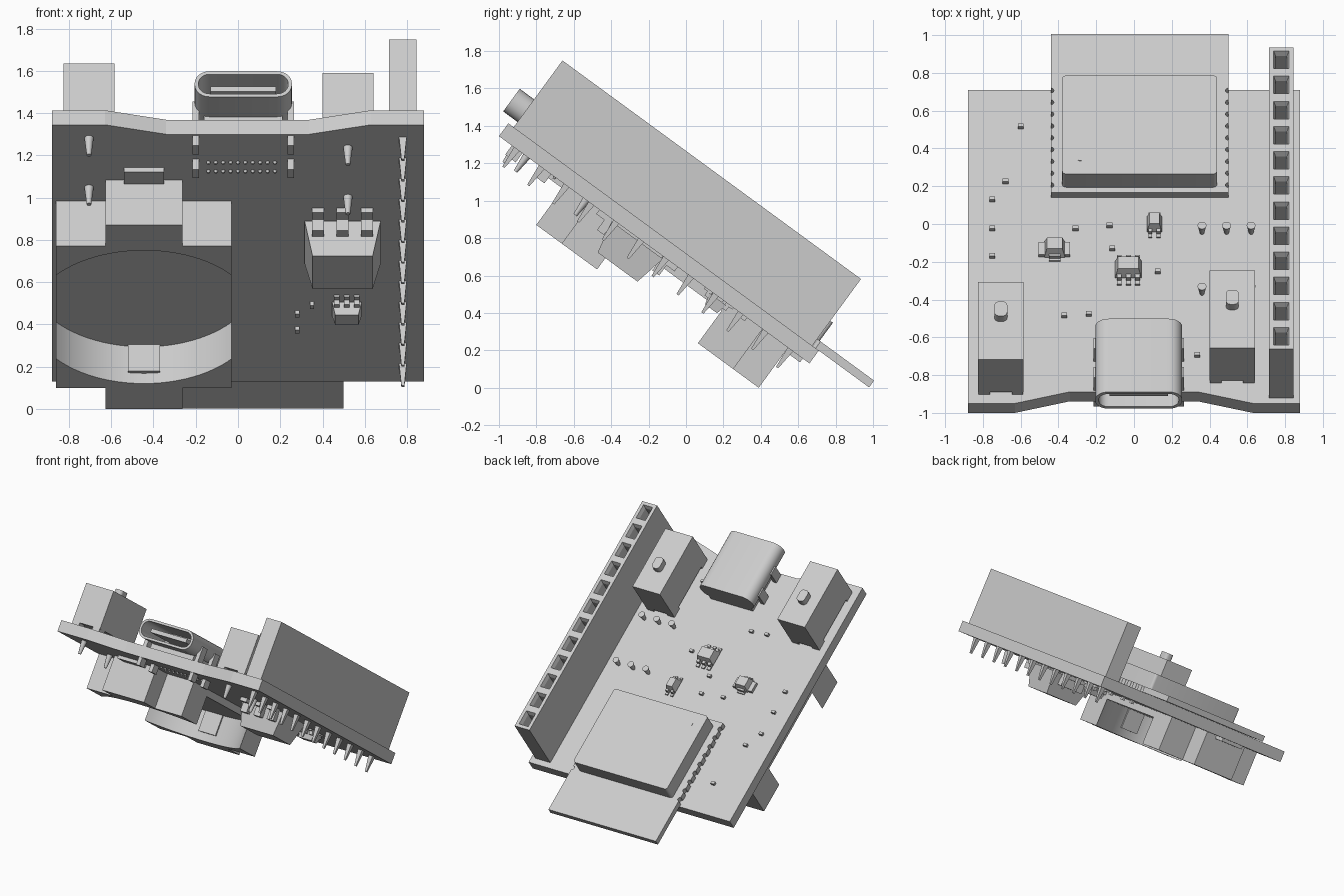
import bpy, bmesh, math
from mathutils import Matrix, Vector

cube = bpy.data.objects.get("Cube")
if cube:
    bpy.data.objects.remove(cube)

# Everything is laid out flat (x, along the board, up from the board), then tilted
TILT = Matrix.Translation((0, -1, 1.345)) @ Matrix.Rotation(math.radians(-36.2), 4, 'X')
TOP = 0.085

grey = bpy.data.materials.new("light_grey")
grey.use_nodes = True
colour = (0.6, 0.6, 0.6, 1)
grey.diffuse_color = colour
grey.node_tree.nodes["Principled BSDF"].inputs["Base Color"].default_value = colour


def finish(name, bm, smooth=False):
    bmesh.ops.recalc_face_normals(bm, faces=bm.faces)
    mesh = bpy.data.meshes.new(name)
    bm.to_mesh(mesh)
    bm.free()
    mesh.materials.append(grey)
    ob = bpy.data.objects.new(name, mesh)
    bpy.context.collection.objects.link(ob)
    ob.matrix_world = TILT
    if smooth:
        bpy.ops.object.select_all(action='DESELECT')
        ob.select_set(True)
        bpy.context.view_layer.objects.active = ob
        bpy.ops.object.shade_smooth_by_angle(angle=math.radians(35))
    return ob


def add_box(bm, x0, x1, v0, v1, w0, w1, taper=0.0):
    """Box between the given limits; taper shrinks the w1 end."""
    def ring(w, t):
        return [bm.verts.new(p) for p in ((x0 + t, v0 + t, w), (x1 - t, v0 + t, w),
                                          (x1 - t, v1 - t, w), (x0 + t, v1 - t, w))]
    a, b = ring(w0, 0), ring(w1, taper)
    bm.faces.new(a)
    bm.faces.new(b)
    for i in range(4):
        j = (i + 1) % 4
        bm.faces.new((a[i], a[j], b[j], b[i]))


def boxes(name, *specs):
    bm = bmesh.new()
    for s in specs:
        add_box(bm, *s)
    return finish(name, bm)


def add_prism(bm, outline, w0, w1):
    face = bm.faces.new([bm.verts.new((x, v, w0)) for x, v in outline])
    out = bmesh.ops.extrude_face_region(bm, geom=[face])["geom"]
    verts = [e for e in out if isinstance(e, bmesh.types.BMVert)]
    bmesh.ops.translate(bm, verts=verts, vec=(0, 0, w1 - w0))
    return face


def prism(name, outline, w0, w1, smooth=False):
    bm = bmesh.new()
    add_prism(bm, outline, w0, w1)
    return finish(name, bm, smooth)


def arc(cx, cy, r, a0, a1, n):
    angles = [math.radians(a0 + (a1 - a0) * i / n) for i in range(n + 1)]
    return [(cx + r * math.cos(a), cy + r * math.sin(a)) for a in angles]


def rounded(x0, x1, y0, y1, r, n=6):
    return (arc(x1 - r, y0 + r, r, -90, 0, n) + arc(x1 - r, y1 - r, r, 0, 90, n)
            + arc(x0 + r, y1 - r, r, 90, 180, n) + arc(x0 + r, y0 + r, r, 180, 270, n))


def pegs(name, points, r, w0, w1, tip=0.5):
    bm = bmesh.new()
    for x, v in points:
        at = Matrix.Translation((x, v, (w0 + w1) / 2))
        bmesh.ops.create_cone(bm, cap_ends=True, segments=12, radius1=r * tip,
                              radius2=r, depth=abs(w1 - w0), matrix=at)
    return finish(name, bm, True)


# Circuit board with a shallow notch in the front edge
prism("circuit_board", [(-.88, 0), (-.63, 0), (-.34, .076), (.337, .076), (.63, 0),
                        (.88, 0), (.88, 2.057), (-.88, 2.057)], 0, TOP)

# Radio module: scalloped carrier, shield can and its vent mark
scallops = [1.4 + .0775 * i for i in range(9)]
edge = [(-.44, 1.35), (.5, 1.35)]
for v in scallops:
    edge += arc(.5, v, .016, 270, 90, 6)
edge += [(.5, 2.39), (-.44, 2.39)]
for v in reversed(scallops):
    edge += arc(-.44, v, .016, 90, -90, 6)
prism("module_carrier", edge, TOP, .13)
prism("module_shield", rounded(-.38, .44, 1.385, 2.03, .02), .13, .25, True)
pegs("shield_mark", [(-.285, 1.483)], .014, .249, .253, 1)

# Socket strip with funnel-shaped square openings
bm = bmesh.new()
PITCH = 1.978 / 12
centres = [.035 + PITCH * (i + .5) for i in range(12)]
for v in centres:
    add_box(bm, .715, .845, v - PITCH / 2, v + PITCH / 2, TOP, .527)
bmesh.ops.remove_doubles(bm, verts=bm.verts, dist=1e-4)
inner = [f for f in bm.faces if len([e for e in f.edges if len(e.link_faces) > 2]) == 4]
bmesh.ops.delete(bm, geom=inner, context='FACES_ONLY')
bmesh.ops.recalc_face_normals(bm, faces=bm.faces)
tops = [f for f in bm.faces if f.calc_center_median().z > .526]
bmesh.ops.inset_individual(bm, faces=tops, thickness=.035)
bmesh.ops.inset_individual(bm, faces=tops, thickness=.014, depth=-.03)
bmesh.ops.inset_individual(bm, faces=tops, thickness=.001, depth=-.2)
finish("socket_strip", bm)
boxes("socket_pins", *[(.762, .798, v - .018, v + .018, 0, -.12, .011) for v in centres])

# Connector port: hollow rounded shell, tongue and mounting legs
bm = bmesh.new()
front = add_prism(bm, rounded(-.205, .255, .12, .27, .07), .06, -.42)
bmesh.ops.recalc_face_normals(bm, faces=bm.faces)
bmesh.ops.inset_individual(bm, faces=[front], thickness=.018)
bmesh.ops.inset_individual(bm, faces=[front], thickness=.001, depth=-.36)
bmesh.ops.transform(bm, matrix=Matrix.Rotation(math.radians(90), 4, 'X'), verts=bm.verts)
finish("port_shell", bm, True)
boxes("port_tongue", (-.13, .18, -.02, .34, .18, .21))
boxes("port_seat", (-.16, .21, .1, .42, TOP, .14))
legs = [(x, v) for x in (-.2, .25) for v in (.12, .31)]
boxes("port_legs", *[(x - .015, x + .015, v - .035, v + .035, -.06, .2) for x, v in legs])
pegs("port_solder_points", [(-.14 + .035 * i, v) for i in range(10) for v in (.3, .37)],
     .01, -.012, 0)


# Slide switches: housing on feet, recessed slot, slider and pins
def switch(side, x, v):
    bm = bmesh.new()
    add_box(bm, x - .12, x + .12, v, v + .51, .11, .4)
    xs = (x - .12, x - .038, x + .038, x + .12)
    vs = (v, v + .15, v + .35, v + .51)
    # the top is rebuilt as a grid whose middle cell sinks into a slot
    top = max(bm.faces, key=lambda f: f.calc_center_median().z)
    bmesh.ops.delete(bm, geom=[top], context='FACES_ONLY')
    grid = [[bm.verts.new((a, b, .4)) for b in vs] for a in xs]
    cells = [bm.faces.new((grid[i][j], grid[i + 1][j], grid[i + 1][j + 1], grid[i][j + 1]))
             for i in range(3) for j in range(3)]
    bmesh.ops.inset_individual(bm, faces=[cells[4]], thickness=.001, depth=-.06)
    finish(side + "_switch_housing", bm)
    boxes(side + "_switch_feet", *[(a - .03, a + .03, b, b + .08, TOP, .11)
                                   for a in (x - .088, x + .088) for b in (v, v + .43)])
    prism(side + "_switch_slider", rounded(x - .034, x + .034, v + .25, v + .345, .025),
          .34, .45, True)
    pegs(side + "_switch_pins", [(x, v + .05), (x, v + .445)], .022, -.1, 0)


switch("right", -.705, .057)
switch("left", .52, .133)

# Round cell holder: floor and two end blocks with a curved inner wall
CX, CV = -.445, 1.178


def holder_end(s):
    pts = arc(0, 0, .533, 38.8, 141.2, 24)
    pts += [(-.415, .568), (-.183, .568), (-.183, .737), (.183, .737), (.183, .568), (.415, .568)]
    return [(CX + a, CV + s * b) for a, b in pts]


for label, s in (("front", -1), ("back", 1)):
    prism("holder_%s_block" % label, holder_end(s), 0, -.265, True)
    ends = sorted((CV + s * .515, CV + s * .6))
    boxes("holder_%s_spring" % label, (CX - .075, CX + .075, *ends, -.05, -.205))
    ends = sorted((CV + s * .73, CV + s * .835))
    boxes("holder_%s_tab" % label, (CX - .095, CX + .095, *ends, 0, -.025))
boxes("holder_floor", (CX - .415, CX + .415, CV - .55, CV + .55, 0, -.05))


# Chips: tapered body with bent legs, sign -1 puts them under the board
def chip(name, x, v, wide, deep, high, sides, leg=.02, reach=.04):
    base, s = (TOP, 1) if high > 0 else (0, -1)
    bm = bmesh.new()
    add_box(bm, x - wide / 2, x + wide / 2, v - deep / 2, v + deep / 2,
            base + s * .012, base + high, abs(high) * .2)
    for d, xs, half in sides:
        for lx in xs:
            near, far = v + d * (deep / 2 - .01), v + d * (deep / 2 + reach)
            mid = v + d * (deep / 2 + reach * .4)
            a, b = x + lx - half, x + lx + half
            add_box(bm, a, b, *sorted((near, mid)), base, base + high * .5)
            add_box(bm, a, b, *sorted((mid, far)), base, base + high * .15)
    finish(name, bm)


chip("regulator", .495, .925, .36, .34, -.19,
     [(-1, (-.116, 0, .116), .028), (1, (0,), .1)], reach=.09)
three = (-.048, 0, .048)
chip("lower_chip", .515, 1.46, .14, .11, -.075, [(-1, three, .013), (1, three, .013)])
chip("middle_chip", -.03, .87, .14, .11, .075, [(-1, three, .013), (1, three, .013)])
chip("diode", -.42, 1.0, .11, .1, .07, [(-1, (0,), .03), (1, (0,), .03)], reach=.02)
boxes("diode_ends", (-.505, -.34, .96, 1.04, TOP, .11))
chip("small_chip", .108, 1.165, .08, .1, .07,
     [(-1, (-.022, .022), .01), (1, (-.022, .022), .01)], reach=.03)

# Tiny passives on both faces
spots = [(-.6, 1.81), (-.68, 1.45), (-.75, 1.33), (-.75, 1.14), (-.75, .96), (-.37, .57),
         (-.31, 1.14), (-.13, 1.16), (-.115, 1.01), (.125, .86), (-.24, .58), (.335, .31)]
boxes("upper_passives", *[(x - .015, x + .015, v - .01, v + .01, TOP, TOP + .022)
                          for x, v in spots])
boxes("lower_passives", *[(x - .01, x + .01, v - .014, v + .014, 0, -.022)
                          for x, v in ((.35, 1.43), (.28, 1.5), (.28, 1.63))])

# Two rows of upright pins beside the socket strip
pegs("upright_pins", [(x, v) for x in (.36, .49, .62) for v in (.72, 1.12)],
     .024, TOP, .15)
